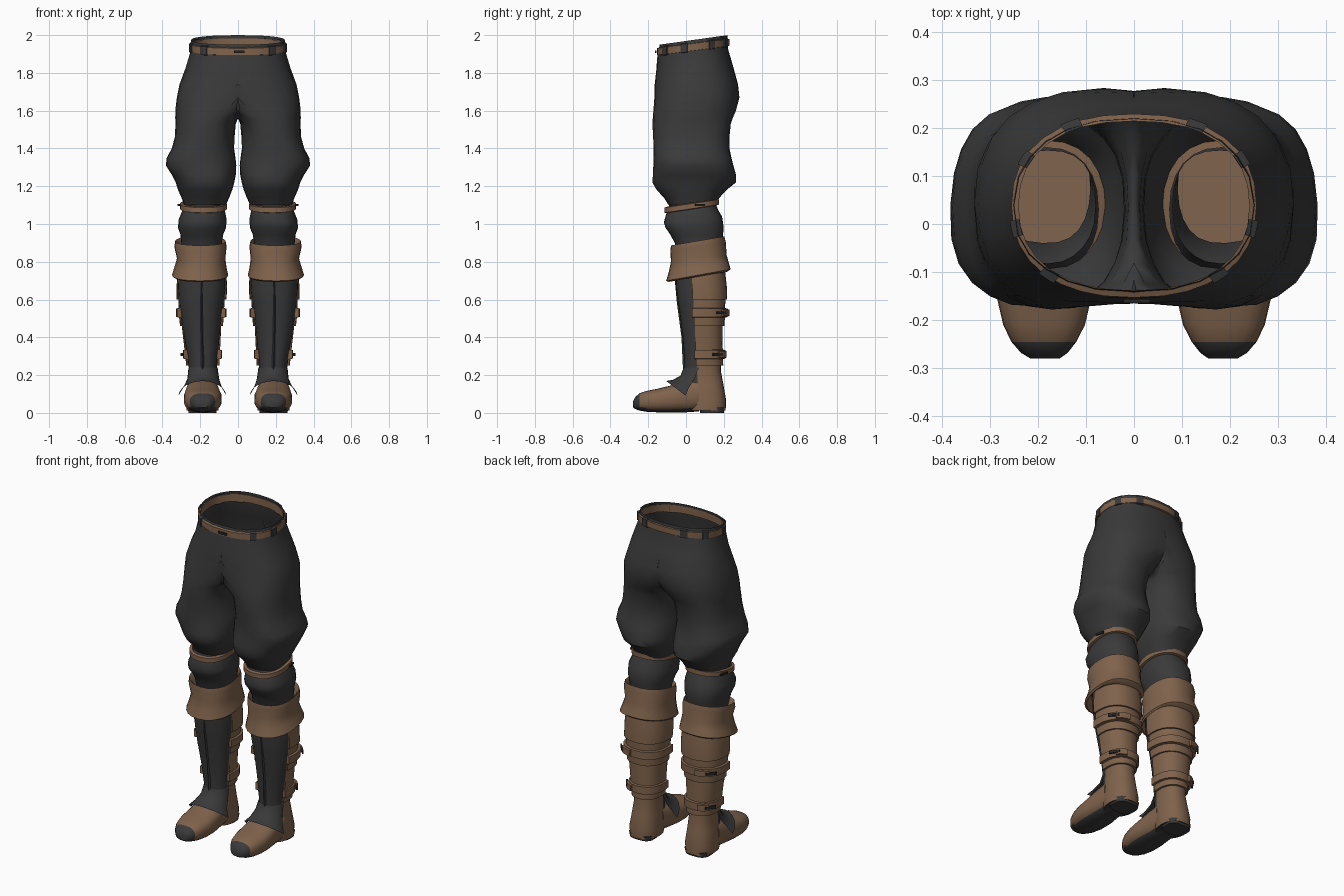
import bpy, bmesh
from math import sin, cos, radians, copysign
from mathutils import Matrix, Vector

cube = bpy.data.objects.get("Cube")
if cube:
    bpy.data.objects.remove(cube)


def material(name, color):
    m = bpy.data.materials.new(name)
    m.use_nodes = True
    m.diffuse_color = (*color, 1)
    bsdf = m.node_tree.nodes["Principled BSDF"]
    bsdf.inputs["Base Color"].default_value = (*color, 1)
    bsdf.inputs["Roughness"].default_value = 0.8
    return m


CLOTH = material("charcoal cloth", (.042, .042, .042))
LEATHER = material("brown leather", (.215, .125, .072))
IRON = material("dark iron", (.02, .02, .021))


def finish(name, bm, mats, mirror, rule=None):
    """Turn a bmesh into a smooth shaded object, optionally mirrored to the other leg."""
    bmesh.ops.recalc_face_normals(bm, faces=bm.faces)
    if rule:
        for f in bm.faces:
            f.material_index = rule(f.calc_center_median(), f.normal)
    me = bpy.data.meshes.new(name)
    bm.to_mesh(me)
    bm.free()
    ob = bpy.data.objects.new(name, me)
    bpy.context.collection.objects.link(ob)
    for m in mats:
        me.materials.append(m)
    if mirror:
        ob.modifiers.new("other side", 'MIRROR').merge_threshold = .002
    bpy.ops.object.select_all(action='DESELECT')
    ob.select_set(True)
    bpy.context.view_layer.objects.active = ob
    bpy.ops.object.shade_smooth_by_angle(angle=radians(42))
    return ob


def point(ring, a, n=2.3, wave=0):
    """Point on a rounded ring (height, x min, x max, y min, y max, tilt)."""
    z, x0, x1, y0, y1 = ring[:5]
    tilt = ring[5] if len(ring) > 5 else 0
    c, s = cos(a), sin(a)
    k = 1 + wave * (sin(3 * a + 17 * z) + .6 * sin(5 * a - 31 * z))
    x = (x0 + x1) / 2 + k * (x1 - x0) / 2 * copysign(abs(c) ** (2 / n), c)
    y = (y0 + y1) / 2 + k * (y1 - y0) / 2 * copysign(abs(s) ** (2 / n), s)
    return Vector((x, y, z + tilt * y))


def loft(name, rings, mats, arc=None, closed=False, caps=False, mirror=True, rule=None,
         steps=24, n=2.3, wave=0, along_y=False, half=False):
    """Skin rings; arc limits the sweep in degrees, closed joins last ring to first."""
    bm = bmesh.new()
    start, end = arc or (0, 360)
    count = steps + 1 if arc else steps
    rows = []
    for r in rings:
        row = []
        for i in range(count):
            p = point(r, radians(start + (end - start) * i / steps), n, wave)
            if along_y:
                p = Vector((p.x, p.z, p.y))
            if half:
                p.x = max(p.x, 0)
            row.append(bm.verts.new(p))
        rows.append(row)
    pairs = list(zip(rows, rows[1:])) + ([(rows[-1], rows[0])] if closed else [])
    for lo, hi in pairs:
        for i in range(steps):
            j = (i + 1) % count
            bm.faces.new((lo[i], lo[j], hi[j], hi[i]))
    if caps:
        bm.faces.new(rows[0])
        bm.faces.new(rows[-1])
    if closed and arc:
        bmesh.ops.holes_fill(bm, edges=[e for e in bm.edges if e.is_boundary])
    if half:
        wall = [f for f in bm.faces if all(v.co.x < .0005 for v in f.verts)]
        bmesh.ops.delete(bm, geom=wall, context='FACES')
    return finish(name, bm, mats, mirror, rule)


def grow(r, d, dz=0):
    return (r[0] + dz, r[1] - d, r[2] + d, r[3] - d, r[4] + d, *r[5:])


def band(name, r, height, thick, mat, **kw):
    """Flat strap following a ring."""
    h = height / 2
    return loft(name, [grow(r, -.006, -h), grow(r, thick, -h * .8),
                       grow(r, thick, h * .8), grow(r, -.006, h)],
                [mat], closed=True, **kw)


def buckle(name, r, angle, w, h, lift, mirror=True):
    """Square frame with a tongue, standing on a ring."""
    a = radians(angle)
    p = point(grow(r, lift), a)
    out = point(grow(r, .1), a) - point(r, a)
    out.z = 0
    rot = out.to_track_quat('Z', 'Y').to_matrix().to_4x4()
    bm = bmesh.new()
    bmesh.ops.create_grid(bm, x_segments=1, y_segments=1, size=.5)
    bmesh.ops.inset_region(bm, faces=bm.faces[:], thickness=.17)
    middle = [f for f in bm.faces if f.calc_center_median().length < .01]
    bmesh.ops.delete(bm, geom=middle, context='FACES')
    tongue = Matrix.Translation((.1, 0, .1)) @ Matrix.Diagonal((.8, .12, .1, 1))
    bmesh.ops.create_cube(bm, size=1, matrix=tongue)
    bmesh.ops.transform(bm, verts=bm.verts,
                        matrix=Matrix.Translation(p) @ rot @ Matrix.Diagonal((w, h, .02, 1)))
    ob = finish(name, bm, [IRON], mirror)
    solid = ob.modifiers.new("thickness", 'SOLIDIFY')
    solid.thickness, solid.offset = .012, 0
    ob.modifiers.move(len(ob.modifiers) - 1, 0)


# Baggy trousers: one leg plus half the hips, mirrored
TROUSERS = [
    (1.969, -.245, .245, -.14, .218, .14), (1.9, -.253, .253, -.15, .225, .12),
    (1.82, -.28, .28, -.157, .25, .06), (1.74, -.31, .312, -.165, .276),
    (1.67, -.2, .326, -.17, .28), (1.6, -.08, .329, -.175, .262),
    (1.56, -.02, .329, -.175, .248), (1.53, .01, .329, -.175, .24),
    (1.46, .02, .336, -.172, .232), (1.4, .022, .352, -.172, .23),
    (1.35, .014, .378, -.172, .24), (1.31, .01, .383, -.174, .25),
    (1.26, .012, .35, -.178, .262), (1.22, .018, .328, -.18, .262),
    (1.18, .028, .315, -.155, .215), (1.14, .045, .298, -.115, .18),
    (1.1, .065, .285, -.09, .16)]
loft("trousers", TROUSERS, [CLOTH], half=True, n=2.4, wave=.012)

# Waist belt with loops and a front buckle
WAIST = (1.932, -.246, .246, -.144, .22, .13)
band("belt", WAIST, .045, .009, LEATHER, mirror=False, steps=32)
for k, angle in enumerate((-48, -12, 28, 62)):
    band("belt_loop", WAIST, .056, .014, CLOTH, arc=(angle - 5, angle + 5), steps=3)
buckle("belt_buckle", WAIST, -90, .06, .046, .014, mirror=False)

# Padded knee stockings
loft("knee_stocking", [
    (1.12, .08, .28, -.08, .155), (1.06, .07, .3, -.105, .17, .1),
    (1.02, .062, .316, -.118, .19, .1), (.98, .064, .318, -.11, .198),
    (.945, .078, .305, -.085, .195), (.9, .085, .3, -.06, .19),
    (.82, .09, .29, -.04, .18)], [CLOTH], wave=.012)

# Garter below the knee
GARTER = (1.09, .068, .298, -.105, .165, .15)
band("garter", GARTER, .034, .009, LEATHER)
buckle("garter_buckle", GARTER, 12, .055, .04, .014)

# Folded boot cuff
loft("boot_cuff", [
    (.84, .085, .3, -.05, .19, .15), (.885, .075, .318, -.068, .195, .17),
    (.9, .066, .332, -.08, .203, .17), (.87, .06, .337, -.083, .21, .16),
    (.81, .066, .322, -.08, .215, .12), (.76, .06, .336, -.09, .228, .15),
    (.718, .052, .35, -.103, .238, .18), (.71, .06, .34, -.09, .225, .18),
    (.74, .075, .32, -.06, .205)], [LEATHER], wave=.008)

# Boot shaft: dark front panel, leather calf and heel
SHAFT = [(.8, .065, .315, -.06, .205), (.66, .065, .318, -.052, .208),
         (.58, .076, .312, -.042, .205), (.5, .087, .302, -.03, .195),
         (.4, .098, .285, -.018, .186), (.3, .107, .268, -.01, .186),
         (.22, .113, .258, -.008, .185), (.15, .108, .266, -.01, .198),
         (.07, .1, .276, .0, .212), (.012, .103, .273, .01, .21)]
loft("boot_shaft", SHAFT, [CLOTH, LEATHER], caps=True,
     rule=lambda c, nrm: 0 if (c.y < .053 and c.z > .18) or c.z < .02 else 1)


def shaft_at(z):
    for hi, lo in zip(SHAFT, SHAFT[1:]):
        if lo[0] <= z <= hi[0]:
            t = (hi[0] - z) / (hi[0] - lo[0])
            return tuple(p + (q - p) * t for p, q in zip(hi, lo))


# Raised seam down the shin
bm = bmesh.new()
seam = []
for z in (.74, .58, .4, .2):
    p = point(shaft_at(z), radians(-90))
    seam.append([bm.verts.new(p + Vector((dx, dy, 0)))
                 for dx, dy in ((-.008, .004), (0, -.006), (.008, .004))])
for a, b in zip(seam, seam[1:]):
    for i in (0, 1):
        bm.faces.new((a[i], a[i + 1], b[i + 1], b[i]))
finish("shin_seam", bm, [CLOTH], True)

# Overlapping calf plates
for top, bottom in ((.74, .6), (.61, .46), (.47, .25)):
    loft("calf_plate", [grow(shaft_at(top), .002), grow(shaft_at((top + bottom) / 2), .008),
                        grow(shaft_at(bottom), .012), grow(shaft_at(bottom), -.004)],
         [LEATHER], arc=(-16, 196), steps=14)

# Calf straps with buckles on the outer side
for z, angle in ((.53, 40), (.31, 32)):
    ring = shaft_at(z)
    band("calf_strap", ring, .056, .022, LEATHER, arc=(-18, 198), steps=14)
    band("strap_tip", ring, .044, .034, LEATHER, arc=(angle + 8, angle + 42), steps=4)
    buckle("strap_buckle", ring, angle, .07, .072, .03)

# Flared instep flap
loft("instep_flap", [
    (.24, .108, .262, -.012, .15), (.19, .1, .268, -.03, .12, -.2),
    (.14, .085, .29, -.07, .1, -.5), (.09, .062, .315, -.105, .1, -.75)],
    [CLOTH], arc=(180, 360), steps=12, n=1.9)


# Foot with dark sole and toe cap
def foot_rule(c, nrm):
    return 1 if c.y + .4 * c.z < -.215 or nrm.z < -.75 else 0


loft("foot", [
    (-.28, .155, .215, .028, .062), (-.268, .138, .235, .02, .085),
    (-.245, .12, .255, .012, .104), (-.21, .102, .272, .006, .116),
    (-.15, .088, .286, .003, .128), (-.08, .086, .287, .002, .145),
    (0, .096, .28, .003, .175), (.07, .103, .274, .008, .19)],
    [LEATHER, CLOTH], along_y=True, caps=True, n=2.6, rule=foot_rule)

# Heel block
loft("heel", [(0, .115, .262, .075, .2), (.03, .11, .266, .07, .206)],
     [CLOTH], caps=True, n=3)
